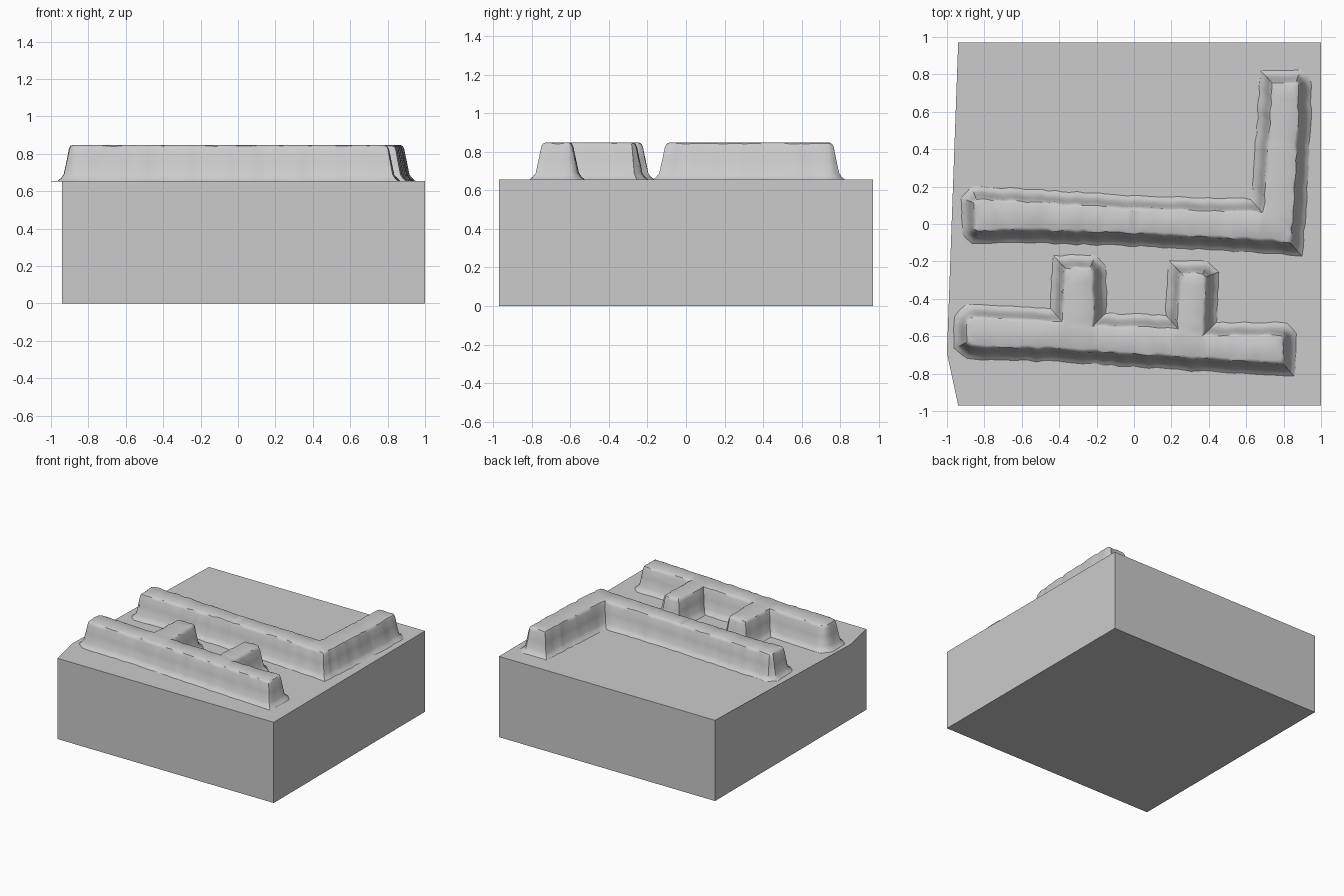
import bpy, bmesh, math, random
from mathutils import Vector

random.seed(4)
cube = bpy.data.objects.get("Cube")
if cube:
    bpy.data.objects.remove(cube, do_unlink=True)

stone = bpy.data.materials.new("stone_grey")
stone.use_nodes = True
GREY = (0.6, 0.6, 0.6, 1)
stone.diffuse_color = GREY
stone.node_tree.nodes["Principled BSDF"].inputs["Base Color"].default_value = GREY

FLOOR, TOP = 0.655, 0.847


def finish(bm, name, smooth=False):
    bmesh.ops.recalc_face_normals(bm, faces=bm.faces[:])
    mesh = bpy.data.meshes.new(name)
    bm.to_mesh(mesh)
    bm.free()
    mesh.materials.append(stone)
    obj = bpy.data.objects.new(name, mesh)
    bpy.context.collection.objects.link(obj)
    if smooth:
        bpy.ops.object.select_all(action="DESELECT")
        obj.select_set(True)
        bpy.context.view_layer.objects.active = obj
        bpy.ops.object.shade_smooth_by_angle(angle=math.radians(35))
    return obj


def prism(name, outline, z0, z1):
    bm = bmesh.new()
    face = bm.faces.new([bm.verts.new((x, y, z0)) for x, y in outline])
    lifted = bmesh.ops.extrude_face_region(bm, geom=[face])["geom"]
    for v in lifted:
        if isinstance(v, bmesh.types.BMVert):
            v.co.z = z1
    return finish(bm, name)


def inset(outline, d):
    """Mitred inward offset of a clockwise outline."""
    pts = [Vector(p) for p in outline]
    out = []
    for i, p in enumerate(pts):
        a = (p - pts[i - 1]).normalized()
        b = (pts[(i + 1) % len(pts)] - p).normalized()
        na, nb = Vector((a.y, -a.x)), Vector((b.y, -b.x))
        out.append(p + (na + nb) * d / (1 + na.dot(nb)))
    return out


def ridge(name, outline):
    """Rough wall: flared foot, steep sides, softened rim and flat top."""
    profile = [(-0.012, FLOOR), (0.005, 0.668), (0.02, 0.69), (0.035, 0.76),
               (0.048, 0.825), (0.056, 0.841), (0.068, TOP)]
    count = len(outline)
    steps = [max(1, round((Vector(outline[i]) - Vector(outline[(i + 1) % count])).length / 0.04))
             for i in range(count)]
    rough = [Vector((random.uniform(-1, 1), random.uniform(-1, 1))) * 0.005
             for _ in range(sum(steps))]
    bm = bmesh.new()
    rings = []
    for d, z in profile:
        corners = inset(outline, d)
        path = [corners[i].lerp(corners[(i + 1) % count], k / steps[i])
                for i in range(count) for k in range(steps[i])]
        ring = []
        for p, r in zip(path, rough):
            lift = random.uniform(-0.003, 0.003) if FLOOR < z < TOP else 0
            ring.append(bm.verts.new((p.x + r.x, p.y + r.y, z + lift)))
        rings.append(ring)
    for low, high in zip(rings, rings[1:]):
        for i in range(len(low)):
            bm.faces.new((low[i - 1], low[i], high[i], high[i - 1]))
    cap = bm.faces.new(rings[-1])
    bmesh.ops.triangulate(bm, faces=[cap])
    return finish(bm, name, True)


# Solid base block, with a thin ground sheet that juts out on the right side
prism("base_block", [(-0.94, -0.97), (1, -0.97), (1, 0.97), (-0.94, 0.97)], 0, FLOOR - 0.002)
prism("ground_sheet", [(-0.94, -0.97), (1, -0.97), (1, 0.97), (-0.94, 0.97), (-1, -0.69)],
      FLOOR - 0.002, FLOOR)

# L-shaped wall at the back
ridge("back_wall", [
    (-0.91, 0.14), (-0.86, 0.19), (-0.5, 0.17), (0, 0.14), (0.64, 0.12),
    (0.66, 0.4), (0.69, 0.81), (0.89, 0.81), (0.94, 0.76), (0.92, 0.3),
    (0.90, 0), (0.89, -0.155), (0.5, -0.13), (0, -0.105), (-0.5, -0.09),
    (-0.86, -0.09), (-0.91, -0.04)])

# Front wall with two square stubs reaching back
ridge("front_wall", [
    (-0.95, -0.50), (-0.90, -0.44), (-0.44, -0.46), (-0.42, -0.18), (-0.21, -0.18),
    (-0.16, -0.23), (-0.16, -0.49), (0.18, -0.50), (0.20, -0.21), (0.39, -0.21),
    (0.44, -0.26), (0.43, -0.54), (0.81, -0.54), (0.86, -0.59), (0.845, -0.80),
    (0.5, -0.785), (0, -0.75), (-0.4, -0.725), (-0.89, -0.71), (-0.95, -0.66)])
